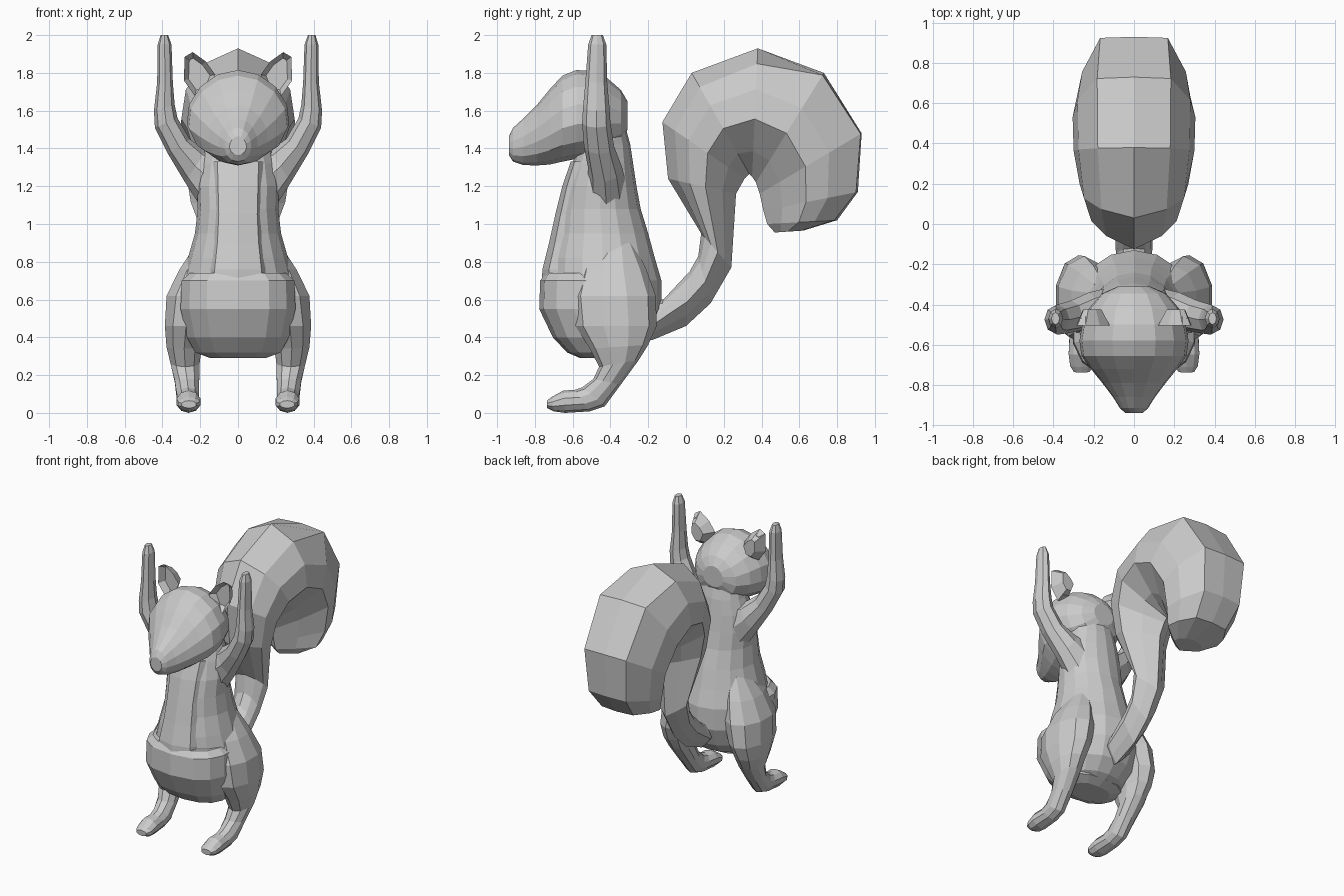
import bpy, bmesh
from math import sin, cos, pi, copysign


def make_object(name, bm, mirror=False):
    bmesh.ops.recalc_face_normals(bm, faces=bm.faces[:])
    me = bpy.data.meshes.new(name)
    bm.to_mesh(me)
    bm.free()
    ob = bpy.data.objects.new(name, me)
    bpy.context.collection.objects.link(ob)
    if mirror:
        ob.modifiers.new("mirror", 'MIRROR')
    return ob


def loft(name, rings, mirror=False):
    bm = bmesh.new()
    loops = [[bm.verts.new(p) for p in r] for r in rings]
    n = len(loops[0])
    for a, b in zip(loops, loops[1:]):
        for i in range(n):
            j = (i + 1) % n
            bm.faces.new((a[i], a[j], b[j], b[i]))
    bm.faces.new(loops[0])
    bm.faces.new(loops[-1])
    return make_object(name, bm, mirror)


def oval(a, b, c, w, n, plane='yz', power=1.0, egg=0.0):
    """Ring through profile points a and b, half width w around c across the profile."""
    pts = []
    for i in range(n):
        t = 2 * pi * i / n
        k = (1 - cos(t)) / 2
        u, v = a[0] + (b[0] - a[0]) * k, a[1] + (b[1] - a[1]) * k
        s = c + w * copysign(abs(sin(t)) ** power, sin(t)) * (1 - egg * cos(t))
        pts.append((s, u, v) if plane == 'yz' else (u, s, v))
    return pts


# torso: z, front y, back y, half width
torso = [(.30, -.52, -.34, .12), (.34, -.62, -.26, .22), (.42, -.68, -.18, .27),
         (.55, -.73, -.13, .30), (.70, -.73, -.13, .30), (.82, -.72, -.165, .265),
         (.95, -.69, -.20, .228), (1.08, -.67, -.24, .213), (1.20, -.64, -.262, .217),
         (1.32, -.60, -.28, .20), (1.42, -.57, -.295, .17), (1.55, -.54, -.33, .15)]
loft("torso", [oval((f, z), (b, z), 0, w, 16) for z, f, b, w in torso])

# protruding belly and the narrow chest panel above it
belly = [(.29, -.56, -.36, .15), (.32, -.63, -.3, .23), (.40, -.705, -.3, .275),
         (.55, -.777, -.3, .31), (.70, -.772, -.3, .305), (.74, -.745, -.32, .26)]
loft("belly", [oval((f, z), (b, z), 0, w, 14, power=.75) for z, f, b, w in belly])
chest = [(.66, -.765, .17), (.76, -.76, .17), (.90, -.725, .15), (1.05, -.692, .14),
         (1.20, -.655, .145), (1.33, -.61, .15)]
loft("chest_panel", [oval((f, z), (-.4, z), 0, w, 10, power=.6) for z, f, w in chest])

# head: y, top z, bottom z, half width
head = [(-.31, 1.65, 1.50, .08), (-.345, 1.71, 1.42, .16), (-.42, 1.775, 1.38, .225),
        (-.50, 1.81, 1.36, .258), (-.58, 1.815, 1.345, .272), (-.655, 1.785, 1.33, .262),
        (-.72, 1.715, 1.315, .215), (-.79, 1.63, 1.31, .158), (-.86, 1.56, 1.312, .105),
        (-.915, 1.51, 1.33, .07), (-.938, 1.465, 1.365, .045)]
loft("head", [oval((y, t), (y, b), 0, w, 14, egg=.1) for y, t, b, w in head])

# ears: hollow leaf shapes
bm = bmesh.new()
outline = [(.12, 1.79), (.17, 1.86), (.24, 1.91), (.282, 1.885), (.287, 1.76),
           (.23, 1.68), (.16, 1.69)]
front = bm.faces.new([bm.verts.new((x, -.505, z)) for x, z in outline])
mid = front.calc_center_median()
back = bmesh.ops.extrude_face_region(bm, geom=[front], use_keep_orig=True)
for v in back['geom']:
    if isinstance(v, bmesh.types.BMVert):
        v.co = mid + (v.co - mid) * .55
        v.co.y = -.425
bmesh.ops.inset_region(bm, faces=[front], thickness=.025, use_even_offset=True)
for v in front.verts:
    v.co.y += .045
make_object("ear", bm, True)

# raised arms: outer and inner profile points, centre y, half depth
arms = [((.19, 1.08), (.09, 1.38), -.42, .10), ((.28, 1.22), (.17, 1.39), -.43, .09),
        ((.37, 1.37), (.255, 1.45), -.46, .08), ((.44, 1.51), (.32, 1.56), -.475, .075),
        ((.445, 1.60), (.335, 1.63), -.475, .07), ((.428, 1.75), (.345, 1.75), -.475, .058),
        ((.425, 1.95), (.352, 1.95), -.47, .048), ((.41, 2.0), (.37, 2.0), -.47, .03)]
loft("arm", [oval(a, b, c, w, 8, 'xz') for a, b, c, w in arms], True)

# hind legs with feet: front and back profile points, centre x, half width
legs = [((-.46, .90), (-.28, .90), .16, .06), ((-.56, .76), (-.21, .76), .20, .115),
        ((-.60, .62), (-.16, .62), .245, .14), ((-.585, .46), (-.155, .46), .275, .118),
        ((-.51, .34), (-.20, .36), .285, .098), ((-.46, .245), (-.25, .28), .28, .08),
        ((-.49, .18), (-.345, .15), .27, .068), ((-.55, .135), (-.43, .035), .265, .062),
        ((-.59, .122), (-.51, .008), .263, .06), ((-.65, .118), (-.64, 0), .262, .066),
        ((-.71, .085), (-.70, .008), .26, .06), ((-.737, .065), (-.735, .025), .26, .04)]
loft("leg", [oval(a, b, c, w, 10) for a, b, c, w in legs], True)


# bushy curled tail: outer and inner profile points, half width, depth of outer shoulder
def tail_ring(o, i, w, f):
    half = [(.6, f), (.92, .32), (1, .55), (.5, .8)]
    side = half + [(0, 1)] + [(-x, t) for x, t in reversed(half)]
    return [(x * w, o[0] + (i[0] - o[0]) * t, o[1] + (i[1] - o[1]) * t)
            for x, t in [(0, 0)] + side]


tail = [((-.22, .60), (-.26, .40), .07, .1), ((-.12, .60), (-.18, .385), .09, .1),
        ((.02, .75), (.0, .46), .095, .12), ((.065, .83), (.13, .58), .10, .12),
        ((.08, .95), (.24, .77), .12, .12), ((-.095, 1.24), (.265, 1.16), .19, .15),
        ((-.125, 1.54), (.31, 1.24), .23, .15), ((.03, 1.80), (.335, 1.265), .27, .14),
        ((.38, 1.93), (.35, 1.25), .30, .12), ((.73, 1.80), (.37, 1.22), .305, .02),
        ((.93, 1.48), (.39, 1.16), .28, .01), ((.91, 1.17), (.41, 1.07), .25, .02),
        ((.80, 1.02), (.43, 1.0), .21, .04), ((.62, .965), (.47, .955), .11, .1)]
loft("tail", [tail_ring(*r) for r in tail])
